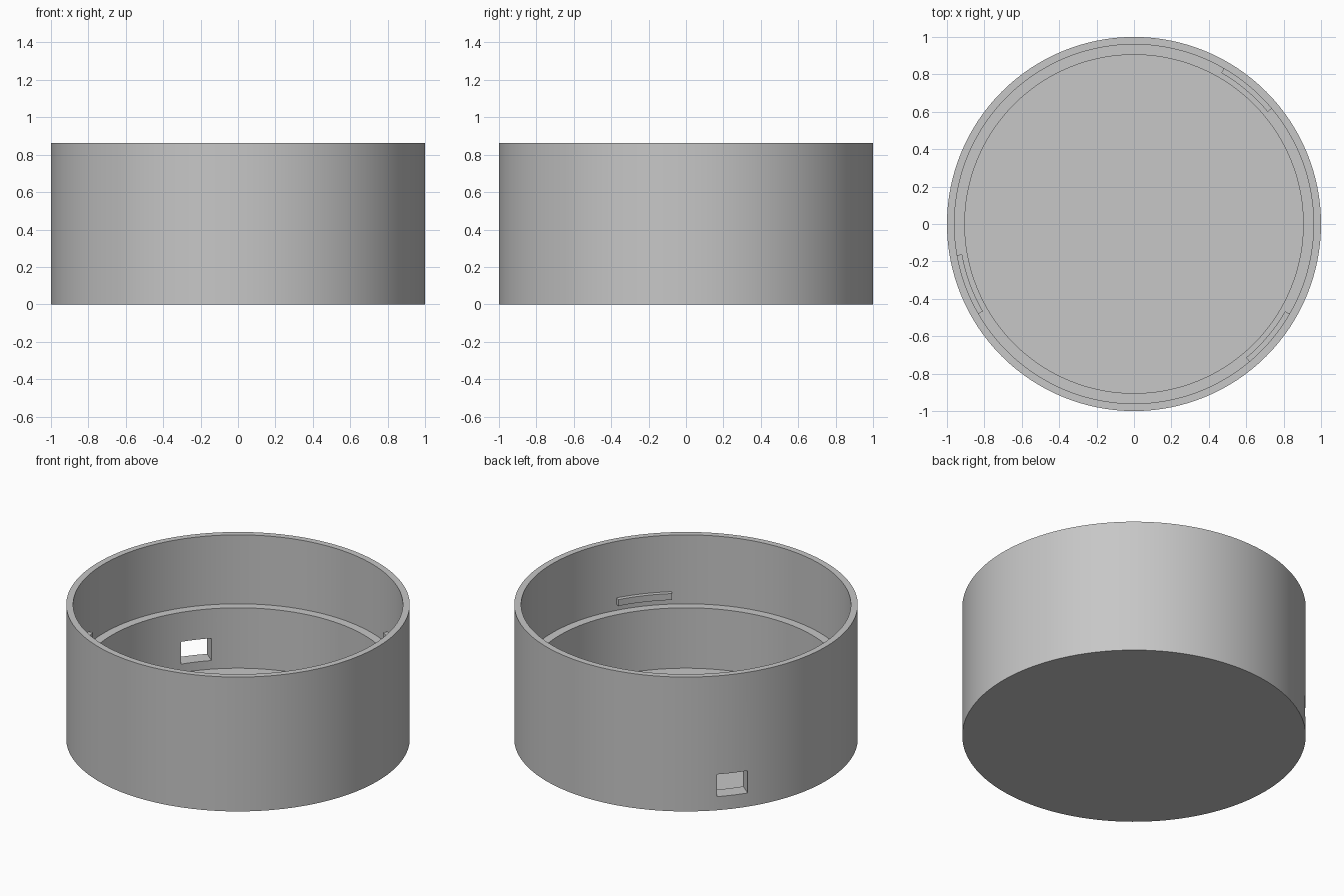
import bpy
import bmesh
from math import radians, cos, sin, pi
from mathutils import Matrix

SEGMENTS = 128
HEIGHT = 0.863
R_OUT, R_UPPER, R_LOWER = 1.0, 0.96, 0.905
LEDGE_Z, FLOOR_Z = 0.42, 0.032

if "Cube" in bpy.data.objects:
    bpy.data.objects.remove(bpy.data.objects["Cube"], do_unlink=True)

grey = bpy.data.materials.new("plain grey")
grey.use_nodes = True
colour = (0.57, 0.57, 0.57, 1)
grey.diffuse_color = colour
grey.node_tree.nodes["Principled BSDF"].inputs["Base Color"].default_value = colour


def lathe(name, profile, start=0.0, sweep=360.0, steps=SEGMENTS):
    """Turn a (radius, height) profile about z; partial sweeps get end caps."""
    full = sweep >= 360
    closed = not full
    bm = bmesh.new()
    count = steps if full else steps + 1
    rings = []
    for i in range(count):
        a = radians(start + sweep * i / steps)
        rings.append([bm.verts.new((r * cos(a), r * sin(a), z)) for r, z in profile])
    n = len(profile)
    for i in range(steps):
        a, b = rings[i], rings[(i + 1) % count]
        for j in range(n if closed else n - 1):
            k = (j + 1) % n
            bm.faces.new((a[j], b[j], b[k], a[k]))
    if full:
        # flat discs close the underside and the floor
        bm.faces.new([ring[0] for ring in rings])
        bm.faces.new([ring[-1] for ring in rings])
    else:
        bm.faces.new(rings[0])
        bm.faces.new(rings[-1])
    bmesh.ops.recalc_face_normals(bm, faces=bm.faces)
    mesh = bpy.data.meshes.new(name)
    bm.to_mesh(mesh)
    bm.free()
    mesh.materials.append(grey)
    obj = bpy.data.objects.new(name, mesh)
    bpy.context.collection.objects.link(obj)
    return obj


def activate(obj):
    bpy.ops.object.select_all(action="DESELECT")
    obj.select_set(True)
    bpy.context.view_layer.objects.active = obj


def smooth(obj):
    activate(obj)
    bpy.ops.object.shade_smooth_by_angle(angle=radians(30))


# round case with a thicker lower wall that forms a ledge
case = lathe("round_case", [
    (R_OUT, 0), (R_OUT, HEIGHT), (R_UPPER, HEIGHT), (R_UPPER, LEDGE_Z),
    (R_LOWER, LEDGE_Z), (R_LOWER, FLOOR_Z)])

# rectangular cable opening through the lower wall
bm = bmesh.new()
bmesh.ops.create_cube(bm, size=1, matrix=Matrix.Rotation(radians(140.7), 4, "Z")
                      @ Matrix.Translation((0.95, 0, 0.159))
                      @ Matrix.Diagonal((0.3, 0.186, 0.143, 1)))
mesh = bpy.data.meshes.new("opening_cutter")
bm.to_mesh(mesh)
bm.free()
mesh.materials.append(grey)
cutter = bpy.data.objects.new("opening_cutter", mesh)
cutter.hide_render = True
bpy.context.collection.objects.link(cutter)
cut = case.modifiers.new("opening", "BOOLEAN")
cut.operation = "DIFFERENCE"
cut.solver = "EXACT"
cut.object = cutter
activate(case)
bpy.ops.object.modifier_apply(modifier=cut.name)
bpy.data.objects.remove(cutter, do_unlink=True)
smooth(case)

# three curved retaining tabs on the upper inner wall
TAB = [(0.933, 0.459), (0.97, 0.459), (0.97, 0.5), (0.933, 0.5)]
for i, middle in enumerate((50, 200, 320)):
    smooth(lathe(f"retaining_tab_{i + 1}", TAB, middle - 10, 20, 10))
